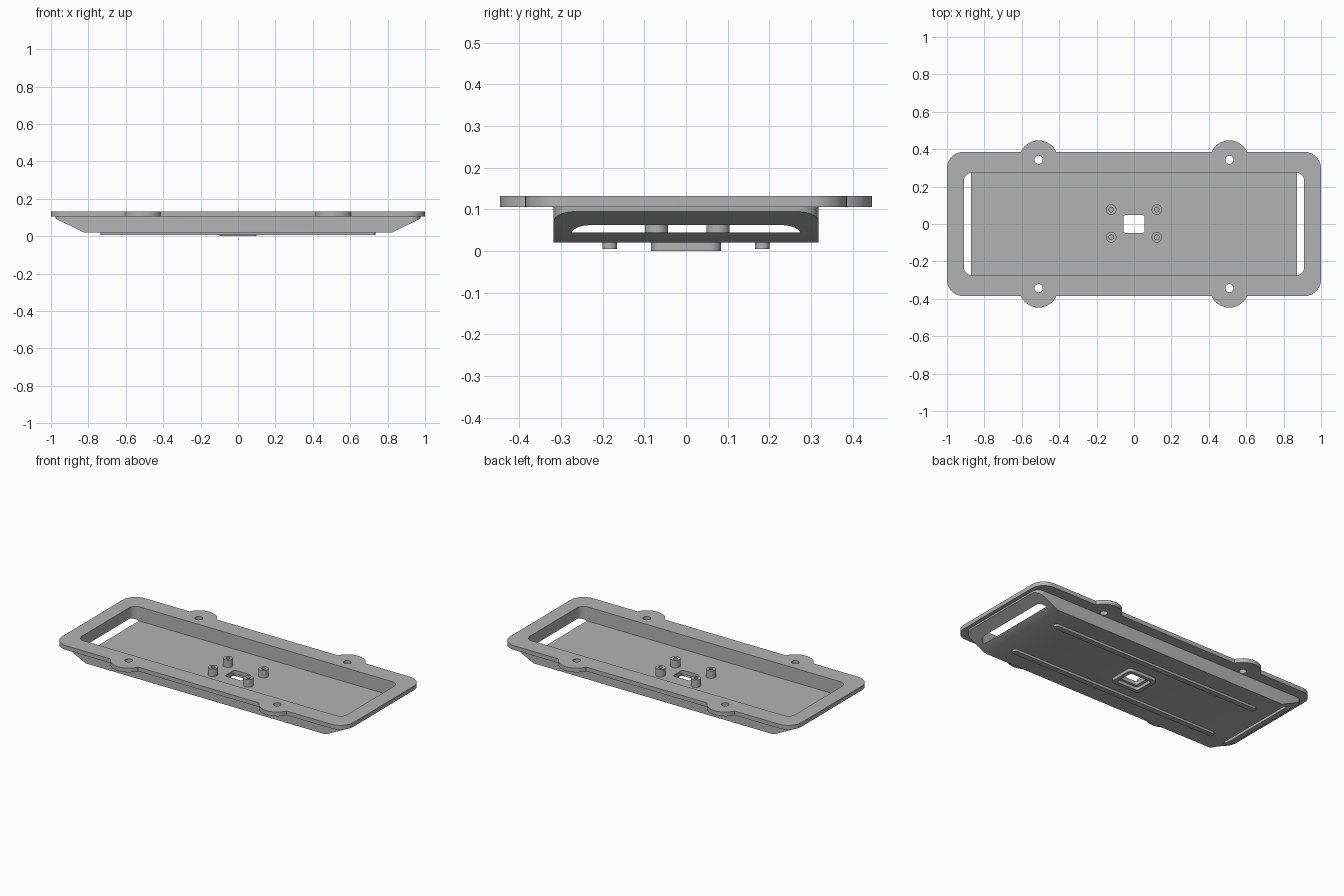
import bpy
import bmesh
from math import cos, sin, pi
from mathutils import Vector

cube = bpy.data.objects.get("Cube")
if cube:
    bpy.data.objects.remove(cube, do_unlink=True)

grey = bpy.data.materials.new("matte_grey")
grey.use_nodes = True
grey.diffuse_color = (0.45, 0.45, 0.45, 1)
grey.node_tree.nodes["Principled BSDF"].inputs["Base Color"].default_value = (0.45, 0.45, 0.45, 1)


def rounded(hx, hy, r, cx=0, cy=0, steps=10):
    """Outline of a rectangle with rounded corners."""
    pts = []
    for q, (sx, sy) in enumerate([(1, 1), (-1, 1), (-1, -1), (1, -1)]):
        for i in range(steps + 1):
            a = (q + i / steps) * pi / 2
            pts.append((cx + sx * (hx - r) + r * cos(a), cy + sy * (hy - r) + r * sin(a)))
    return pts


def circle(r, cx, cy, n=40):
    return [(cx + r * cos(2 * pi * i / n), cy + r * sin(2 * pi * i / n)) for i in range(n)]


def prism(name, outline, lo, hi, along_y=False):
    """Extrude an outline up z, or along y for an xz outline."""
    bm = bmesh.new()
    place = (lambda p: (p[0], lo, p[1])) if along_y else (lambda p: (p[0], p[1], lo))
    face = bm.faces.new([bm.verts.new(place(p)) for p in outline])
    ext = bmesh.ops.extrude_face_region(bm, geom=[face])
    move = Vector((0, hi - lo, 0)) if along_y else Vector((0, 0, hi - lo))
    bmesh.ops.translate(bm, vec=move, verts=[v for v in ext["geom"] if isinstance(v, bmesh.types.BMVert)])
    bmesh.ops.recalc_face_normals(bm, faces=bm.faces)
    mesh = bpy.data.meshes.new(name)
    bm.to_mesh(mesh)
    bm.free()
    mesh.materials.append(grey)
    obj = bpy.data.objects.new(name, mesh)
    bpy.context.collection.objects.link(obj)
    return obj


def combine(target, tool, operation="DIFFERENCE"):
    """Apply a boolean and remove the tool."""
    mod = target.modifiers.new(operation.lower(), "BOOLEAN")
    mod.operation = operation
    mod.solver = "EXACT"
    mod.object = tool
    bpy.context.view_layer.objects.active = target
    bpy.ops.object.modifier_apply(modifier=mod.name)
    bpy.data.objects.remove(tool, do_unlink=True)


# Tray body with ends sloping up to the flange
tray = prism("tray", rounded(0.977, 0.318, 0.05), 0.02, 0.12)
for s in (-1, 1):
    wedge = [(s * x, 0.02 + 0.485 * (x - 0.823)) for x in (0.75, 1.1)] + [(s * 1.1, -0.1), (s * 0.75, -0.1)]
    combine(tray, prism("end_cutter", wedge, -0.5, 0.5, along_y=True))

# Flange with four mounting ears
flange = prism("flange", rounded(1.0, 0.386, 0.09), 0.106, 0.132)
ears = [(sx * 0.51, sy * 0.343) for sx in (-1, 1) for sy in (-1, 1)]
for x, y in ears:
    combine(flange, prism("ear", circle(0.104, x, y), 0.106, 0.132), "UNION")
combine(tray, flange, "UNION")
for x, y in ears:
    combine(tray, prism("screw_hole", circle(0.022, x, y, 24), 0.09, 0.2))

# Pocket, which breaks through the sloped ends as slots
combine(tray, prism("pocket", rounded(0.91, 0.275, 0.045), 0.044, 0.2))

# Cable opening and the raised lip around it underneath
combine(tray, prism("opening", rounded(0.057, 0.047, 0.01), -0.1, 0.08))
lip = prism("opening_lip", rounded(0.1, 0.084, 0.025), 0.0, 0.02)
combine(lip, prism("lip_recess", rounded(0.075, 0.062, 0.015), -0.1, 0.1))
parts = [tray, lip]

# Long ribs under the floor
for s, side in ((-1, "front"), (1, "back")):
    parts.append(prism(side + "_rib", rounded(0.735, 0.017, 0.0165, 0, s * 0.183), 0.005, 0.021))

# Hollow standoffs on the floor
for x in (-0.122, 0.122):
    for y in (-0.071, 0.077):
        post = prism("standoff", circle(0.028, x, y, 32), 0.043, 0.09)
        combine(post, prism("standoff_hole", circle(0.012, x, y, 20), 0.05, 0.2))
        parts.append(post)

# Smooth the rounded walls, keep edges crisp
bpy.ops.object.select_all(action="DESELECT")
for part in parts:
    part.select_set(True)
bpy.context.view_layer.objects.active = tray
bpy.ops.object.shade_smooth_by_angle(angle=pi / 6)
